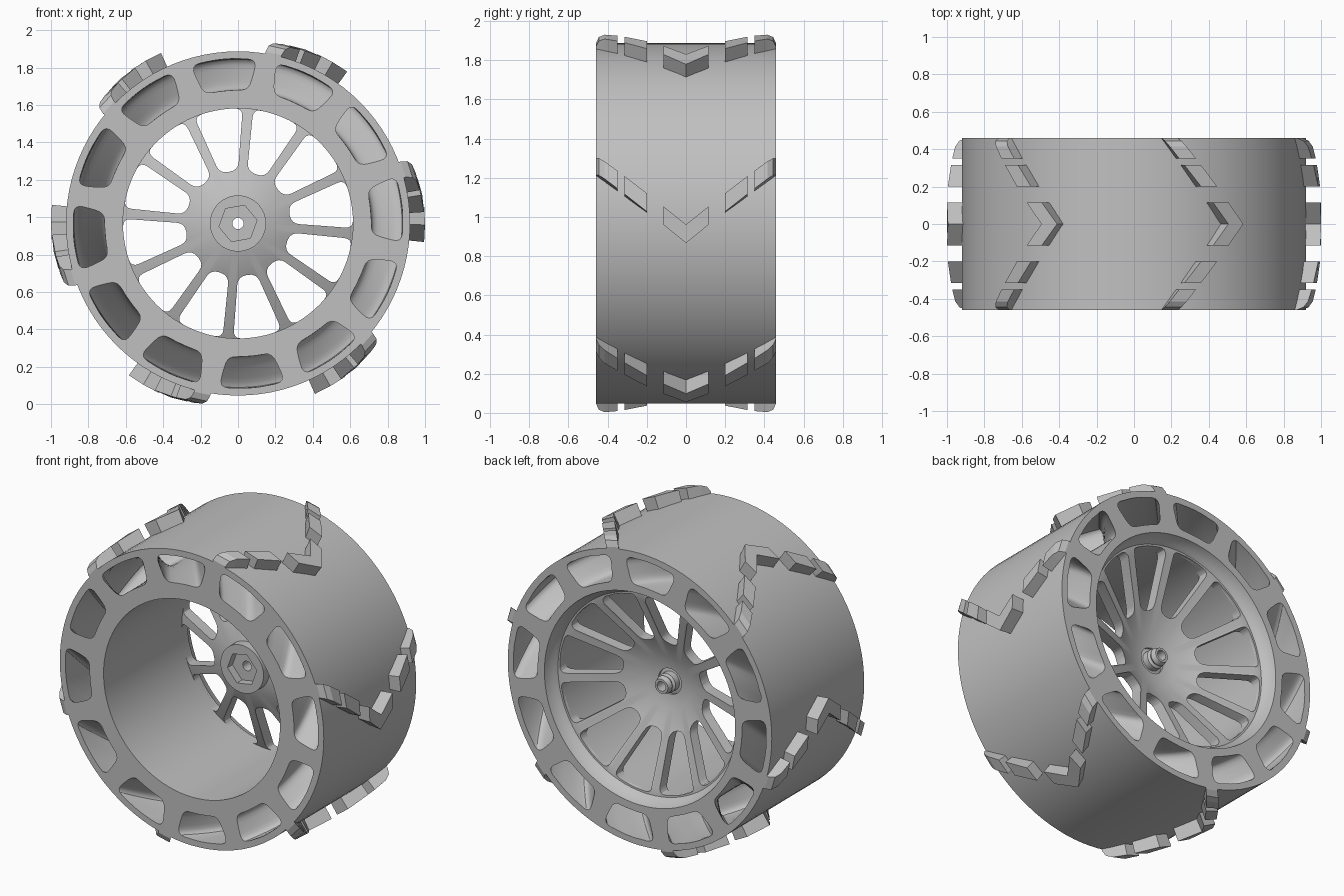
import bpy, bmesh
from math import sin, cos, pi, radians
from mathutils import Vector

AXLE_Z = 0.967
HALF = 0.46

cube = bpy.data.objects.get("Cube")
if cube:
    bpy.data.objects.remove(cube, do_unlink=True)

grey = bpy.data.materials.new("plain_grey")
grey.use_nodes = True
GREY = (0.53, 0.53, 0.53, 1)
grey.diffuse_color = GREY
grey.node_tree.nodes["Principled BSDF"].inputs["Base Color"].default_value = GREY


def polar(angle, radius, y):
    return Vector((radius * cos(angle), y, AXLE_Z + radius * sin(angle)))


def loft(bm, rings, closed=False):
    """Bridge rings of points; cap the ends, or join the last to the first."""
    loops = [[bm.verts.new(p) for p in ring] for ring in rings]
    n = len(loops[0])
    pairs = list(zip(loops, loops[1:]))
    if closed:
        pairs.append((loops[-1], loops[0]))
    else:
        bm.faces.new(loops[0])
        bm.faces.new(loops[-1])
    for a, b in pairs:
        for i in range(n):
            j = (i + 1) % n
            bm.faces.new((a[i], a[j], b[j], b[i]))


def finish(name, bm):
    bmesh.ops.recalc_face_normals(bm, faces=bm.faces)
    mesh = bpy.data.meshes.new(name)
    bm.to_mesh(mesh)
    bm.free()
    mesh.materials.append(grey)
    obj = bpy.data.objects.new(name, mesh)
    bpy.context.collection.objects.link(obj)
    return obj


def activate(obj):
    bpy.ops.object.select_all(action='DESELECT')
    obj.select_set(True)
    bpy.context.view_layer.objects.active = obj


def lathe(name, profile, segments=96):
    """Revolve a closed (radius, y) profile about the axle."""
    bm = bmesh.new()
    loft(bm, [[polar(2 * pi * s / segments, r, y) for r, y in profile]
              for s in range(segments)], closed=True)
    return finish(name, bm)


def cut(obj, cutter):
    cutter.hide_render = True
    mod = obj.modifiers.new("cut", 'BOOLEAN')
    mod.operation = 'DIFFERENCE'
    mod.solver = 'EXACT'
    mod.object = cutter
    activate(obj)
    bpy.ops.object.modifier_apply(modifier=mod.name)
    bpy.data.objects.remove(cutter, do_unlink=True)


def smooth(obj):
    activate(obj)
    bpy.ops.object.shade_smooth_by_angle(angle=radians(30))


def rounded(corners, radius, steps=4):
    """Round the corners of a flat polygon."""
    pts = [Vector(c) for c in corners]
    out = []
    for i, c in enumerate(pts):
        a = c + (pts[i - 1] - c).normalized() * radius
        b = c + (pts[(i + 1) % len(pts)] - c).normalized() * radius
        for k in range(steps + 1):
            t = k / steps
            out.append(a * (1 - t) ** 2 + c * 2 * t * (1 - t) + b * t * t)
    return out


# Tyre: thick ring with a stepped recess at the back
tyre = lathe("tyre", [(0.615, -HALF), (0.92, -HALF), (0.92, HALF), (0.665, HALF),
                      (0.655, 0.42), (0.64, 0.40), (0.615, 0.36)])

# Twelve twisted pockets through the tyre, bent at mid width
outline = rounded([(-0.17, 0.715), (0, 0.712), (0.17, 0.715),
                   (0.205, 0.88), (0, 0.882), (-0.205, 0.88)], 0.055)
bm = bmesh.new()
for k in range(12):
    rings = []
    for s in range(-12, 13):
        y = s / 12 * (HALF + 0.02)
        turn = radians(5 + 30 * k) + radians(28) * (1 - abs(y) / HALF)
        rings.append([polar(turn + p.x, p.y, y) for p in outline])
    loft(bm, rings)
cut(tyre, finish("pocket_cutter", bm))
smooth(tyre)

# Dished spoke disc with twelve wedge-shaped openings
disc = lathe("spoke_disc", [(0.08, 0.09), (0.16, 0.10), (0.64, 0.33),
                            (0.64, 0.38), (0.58, 0.375), (0.16, 0.17), (0.08, 0.16)])
gap = rounded([(0.28, -0.05), (0.28, 0.05), (0.603, 0.132),
               (0.62, 0), (0.603, -0.132)], 0.045)
bm = bmesh.new()
for k in range(12):
    a = radians(10 + 30 * k)
    rings = [[Vector((p.x * cos(a) - p.y * sin(a), y,
                      AXLE_Z + p.x * sin(a) + p.y * cos(a))) for p in gap]
             for y in (0, 0.5)]
    loft(bm, rings)
cut(disc, finish("gap_cutter", bm))
smooth(disc)

# Hub: front boss with a hexagonal recess, and a short bored tip at the back
hub = lathe("hub", [(0.03, 0.04), (0.15, 0.04), (0.15, 0.13), (0.06, 0.15),
                    (0.06, 0.19), (0.045, 0.20), (0.055, 0.215), (0.045, 0.245),
                    (0.03, 0.245)], 48)
bm = bmesh.new()
loft(bm, [[polar(radians(10 + 60 * i), 0.103, y) for i in range(6)]
          for y in (0, 0.09)])
cut(hub, finish("hex_cutter", bm))
smooth(hub)

# Tread lugs: six broken chevrons of five blocks each
blocks = [
    [(-0.115, 1.0), (0, 1.0), (0.115, 1.0)],
    [(0.2, 0.997), (0.315, 0.99)],
    [(0.35, 0.988), (0.415, 0.982), (0.445, 0.965), (HALF, 0.93)],
]
blocks += [[(-y, r) for y, r in b] for b in blocks[1:]]
bm = bmesh.new()
for k in range(6):
    for block in blocks:
        rings = []
        for y, top in block:
            mid = radians(60 * k - 3 + 46 * abs(y))
            w = radians(2.7)
            rings.append([polar(mid - w, 0.9, y), polar(mid + w, 0.9, y),
                          polar(mid + w, top, y), polar(mid - w, top, y)])
        loft(bm, rings)
finish("tread_lugs", bm)
